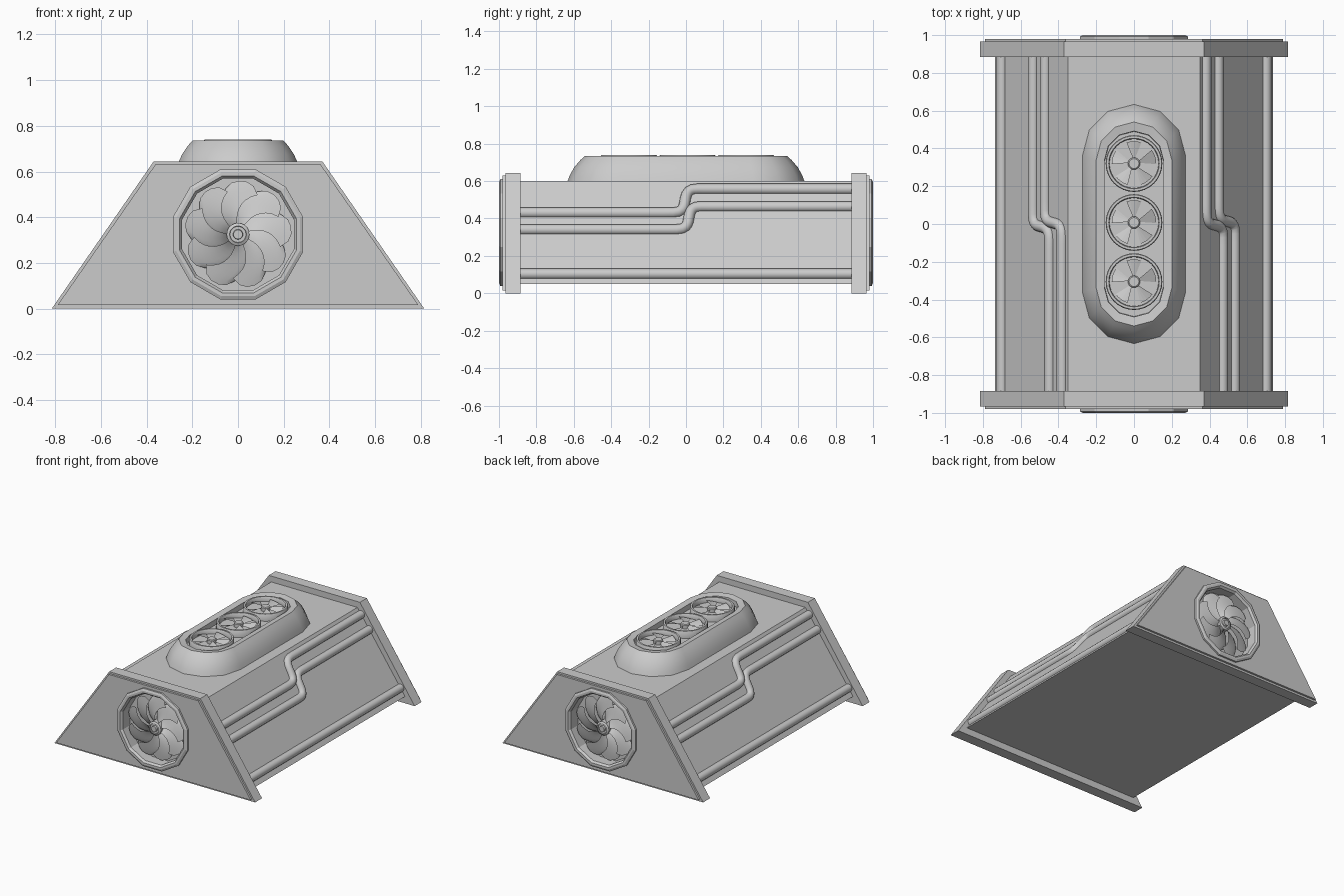
import bpy, bmesh
from math import sin, cos, pi, radians

if "Cube" in bpy.data.objects:
    bpy.data.objects.remove(bpy.data.objects["Cube"])

ZC = 0.325            # height of end fan axis
SLOPE = 0.703         # horizontal run per unit height of the slanted sides


def make(name, verts, faces, turn=0.0, smooth=None):
    me = bpy.data.meshes.new(name)
    me.from_pydata(verts, [], faces)
    bm = bmesh.new()
    bm.from_mesh(me)
    bmesh.ops.recalc_face_normals(bm, faces=bm.faces)
    bm.to_mesh(me)
    bm.free()
    ob = bpy.data.objects.new(name, me)
    bpy.context.collection.objects.link(ob)
    ob.rotation_euler.z = turn
    if smooth:
        bpy.ops.object.select_all(action='DESELECT')
        ob.select_set(True)
        bpy.context.view_layer.objects.active = ob
        bpy.ops.object.shade_smooth_by_angle(angle=radians(smooth))
    return ob


def loft(name, loops, caps=(True, True), turn=0.0, smooth=None):
    n = len(loops[0])
    verts = [v for lp in loops for v in lp]
    faces = [(k * n + i, k * n + (i + 1) % n, (k + 1) * n + (i + 1) % n, (k + 1) * n + i)
             for k in range(len(loops) - 1) for i in range(n)]
    if caps[0]:
        faces.append(tuple(range(n)))
    if caps[1]:
        faces.append(tuple(range(len(verts) - n, len(verts))))
    return make(name, verts, faces, turn, smooth)


def trapezoid(y, bottom, z0, top, z1):
    return [(-bottom, y, z0), (bottom, y, z0), (top, y, z1), (-top, y, z1)]


def end_circle(r, y, n, phase=0.0):
    return [(r * cos(2 * pi * i / n + phase), y, ZC + r * sin(2 * pi * i / n + phase)) for i in range(n)]


def flat_circle(r, z, cy, n):
    return [(r * cos(2 * pi * i / n), cy + r * sin(2 * pi * i / n), z) for i in range(n)]


def stadium(r, c, z):
    pts = [(r * cos(pi * i / 6), c + r * sin(pi * i / 6), z) for i in range(7)]
    return pts + [(-x, -y, z) for x, y, _ in pts]


def pipe(name, pts, turn):
    cu = bpy.data.curves.new(name, 'CURVE')
    cu.dimensions = '3D'
    cu.bevel_depth = 0.029
    cu.bevel_resolution = 4
    cu.resolution_u = 10
    sp = cu.splines.new('BEZIER')
    sp.bezier_points.add(len(pts) - 1)
    for bp, (y, z) in zip(sp.bezier_points, pts):
        x = 0.35 + (0.6 - z) * SLOPE
        bp.co = (x, y, z)
        bp.handle_left = (x, y - 0.11, z)
        bp.handle_right = (x, y + 0.11, z)
    ob = bpy.data.objects.new(name, cu)
    bpy.context.collection.objects.link(ob)
    ob.rotation_euler.z = turn
    bpy.ops.object.select_all(action='DESELECT')
    ob.select_set(True)
    bpy.context.view_layer.objects.active = ob
    bpy.ops.object.convert(target='MESH')


# Main body
loft("body", [trapezoid(y, 0.737, 0.05, 0.35, 0.6) for y in (-0.89, 0.89)])

for side, turn in (("front", 0.0), ("back", pi)):
    # Stepped end plate with a recess for the fan
    plate = loft(side + "_end_plate", [
        trapezoid(-0.885, 0.815, 0, 0.37, 0.643), trapezoid(-0.965, 0.815, 0, 0.37, 0.643),
        trapezoid(-0.965, 0.79, 0.015, 0.362, 0.63), trapezoid(-0.98, 0.79, 0.015, 0.362, 0.63)], turn=turn)
    cutter = loft("recess_cutter", [end_circle(0.262, y, 12, pi / 12) for y in (-0.905, -1.1)], turn=turn)
    cutter.hide_render = True
    mod = plate.modifiers.new("recess", 'BOOLEAN')
    mod.object = cutter
    mod.solver = 'EXACT'
    bpy.context.view_layer.objects.active = plate
    bpy.ops.object.modifier_apply(modifier=mod.name)
    bpy.data.objects.remove(cutter)

    # Twelve-sided fan rim
    loft(side + "_fan_rim", [end_circle(r, y, 12, pi / 12) for r, y in
         ((0.295, -0.97), (0.295, -0.993), (0.28, -1.0), (0.265, -1.0), (0.253, -0.985), (0.253, -0.905))],
         caps=(False, False), turn=turn)

    # Stepped hub
    loft(side + "_fan_hub", [end_circle(r, y, 20) for r, y in
         ((0.05, -0.905), (0.05, -0.965), (0.037, -0.972), (0.035, -0.965), (0.022, -0.965), (0.02, -0.978))],
         turn=turn, smooth=30)

    # Nine swept, pitched blades
    verts, faces, nr, nu = [], [], 8, 6
    for b in range(9):
        base = len(verts)
        for j in range(nr + 1):
            for i in range(nu + 1):
                u, t = i / nu, j / nr
                r = 0.035 + t * (0.2 - 0.055 * abs(2 * u - 0.9) ** 2.5)
                a = 2 * pi * b / 9 - 0.55 * t * t + (u - 0.5) * radians(50)
                verts.append((r * cos(a), -0.94 + (u - 0.5) * 0.04, ZC + r * sin(a)))
        for j in range(nr):
            for i in range(nu):
                k = base + j * (nu + 1) + i
                faces.append((k, k + 1, k + nu + 2, k + nu + 1))
    make(side + "_fan_blades", verts, faces, turn, smooth=40)

    # Side pipes: two stepped, one straight along the base
    pipe(side + "_upper_pipe", [(-0.9, 0.43), (-0.07, 0.43), (0.06, 0.557), (0.9, 0.557)], turn)
    pipe(side + "_middle_pipe", [(-0.9, 0.34), (-0.05, 0.34), (0.08, 0.463), (0.9, 0.463)], turn)
    pipe(side + "_lower_pipe", [(-0.9, 0.103), (0.9, 0.103)], turn)

# Rounded housing on top with a sunken floor
loft("top_housing", [stadium(*s) for s in (
    (0.275, 0.36, 0.595), (0.265, 0.357, 0.63), (0.245, 0.352, 0.675), (0.22, 0.345, 0.712),
    (0.2, 0.34, 0.735), (0.157, 0.335, 0.728), (0.155, 0.335, 0.69))], smooth=40)

# Three small vents in the housing
for n, cy in enumerate((-0.305, 0.008, 0.32)):
    loft(f"vent_ring_{n}", [flat_circle(r, z, cy, 32) for r, z in
         ((0.15, 0.69), (0.15, 0.735), (0.146, 0.74), (0.134, 0.74), (0.13, 0.735), (0.13, 0.705))],
         smooth=50)
    loft(f"vent_hub_{n}", [flat_circle(r, z, cy, 20) for r, z in
         ((0.032, 0.7), (0.032, 0.73), (0.026, 0.735))], smooth=30)
    verts, faces = [], []
    for b in range(5):
        mid, k = pi / 2 + 2 * pi * b / 5, len(verts)
        for r, w in ((0.03, 0.2), (0.118, 0.34)):
            for i in range(5):
                u = i / 2 - 1
                a = mid + u * w
                verts.append((r * cos(a), cy + r * sin(a), 0.72 + 0.008 * u))
        faces += [(k + i, k + i + 1, k + i + 6, k + i + 5) for i in range(4)]
    make(f"vent_blades_{n}", verts, faces)
